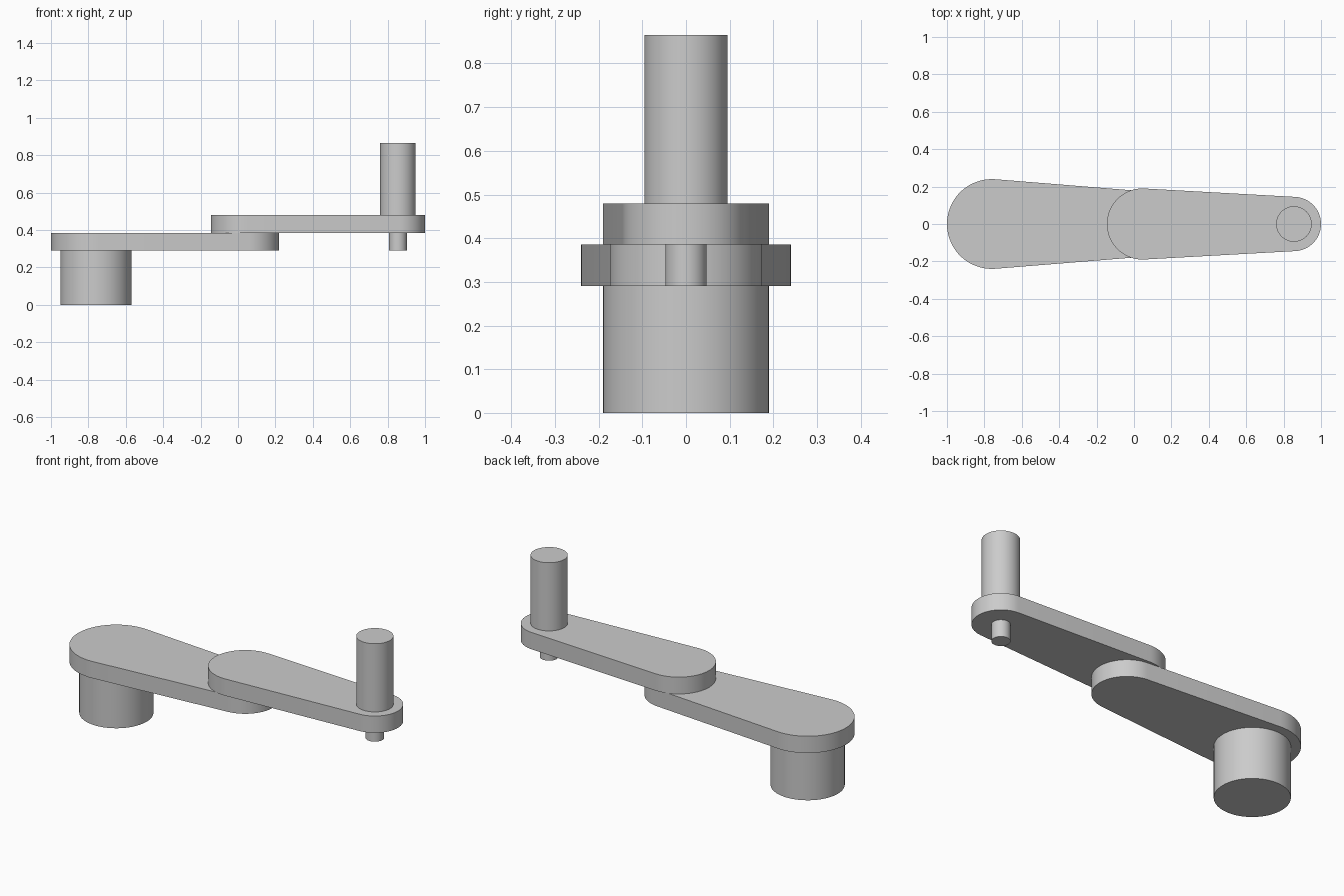
import bpy
import bmesh
import math

cube = bpy.data.objects.get("Cube")
if cube:
    bpy.data.objects.remove(cube, do_unlink=True)

grey = bpy.data.materials.new("light_grey")
grey.use_nodes = True
colour = (0.6, 0.6, 0.6, 1)
grey.diffuse_color = colour
grey.node_tree.nodes["Principled BSDF"].inputs["Base Color"].default_value = colour

BASE_X, ELBOW_X, TIP_X = -0.76, 0.045, 0.855
LOWER_Z, JOINT_Z, UPPER_Z = 0.29, 0.385, 0.48


def arc(x, radius, start, end, steps):
    """Points along an arc centred on the x axis."""
    angles = [start + (end - start) * i / steps for i in range(steps + 1)]
    return [(x + radius * math.cos(a), radius * math.sin(a)) for a in angles]


def extrude(name, outline, bottom, top):
    """Solid prism with smooth curved walls and flat caps."""
    bm = bmesh.new()
    face = bm.faces.new([bm.verts.new((x, y, bottom)) for x, y in outline])
    result = bmesh.ops.extrude_face_region(bm, geom=[face], use_keep_orig=True)
    verts = [v for v in result["geom"] if isinstance(v, bmesh.types.BMVert)]
    bmesh.ops.translate(bm, verts=verts, vec=(0, 0, top - bottom))
    bmesh.ops.recalc_face_normals(bm, faces=bm.faces)
    mesh = bpy.data.meshes.new(name)
    bm.to_mesh(mesh)
    bm.free()
    mesh.materials.append(grey)
    obj = bpy.data.objects.new(name, mesh)
    bpy.context.collection.objects.link(obj)
    bpy.ops.object.select_all(action="DESELECT")
    obj.select_set(True)
    bpy.context.view_layer.objects.active = obj
    bpy.ops.object.shade_smooth_by_angle(angle=math.radians(30))


def link(name, x1, r1, x2, r2, bottom, top):
    """Tapered arm: two round ends joined by tangent lines."""
    t = math.acos((r1 - r2) / (x2 - x1))
    outline = arc(x2, r2, -t, t, 32) + arc(x1, r1, t, 2 * math.pi - t, 32)
    extrude(name, outline, bottom, top)


def cylinder(name, x, radius, bottom, top):
    extrude(name, arc(x, radius, 0, 2 * math.pi, 64)[:-1], bottom, top)


# Fixed base and the two stacked arms
cylinder("base_post", BASE_X, 0.19, 0, LOWER_Z)
link("lower_arm", BASE_X, 0.24, ELBOW_X, 0.175, LOWER_Z, JOINT_Z)
link("upper_arm", ELBOW_X, 0.19, TIP_X, 0.145, JOINT_Z, UPPER_Z)

# Tool at the end of the upper arm
cylinder("tool_housing", TIP_X, 0.095, UPPER_Z, 0.865)
cylinder("tool_tip", TIP_X, 0.0475, LOWER_Z, JOINT_Z)
